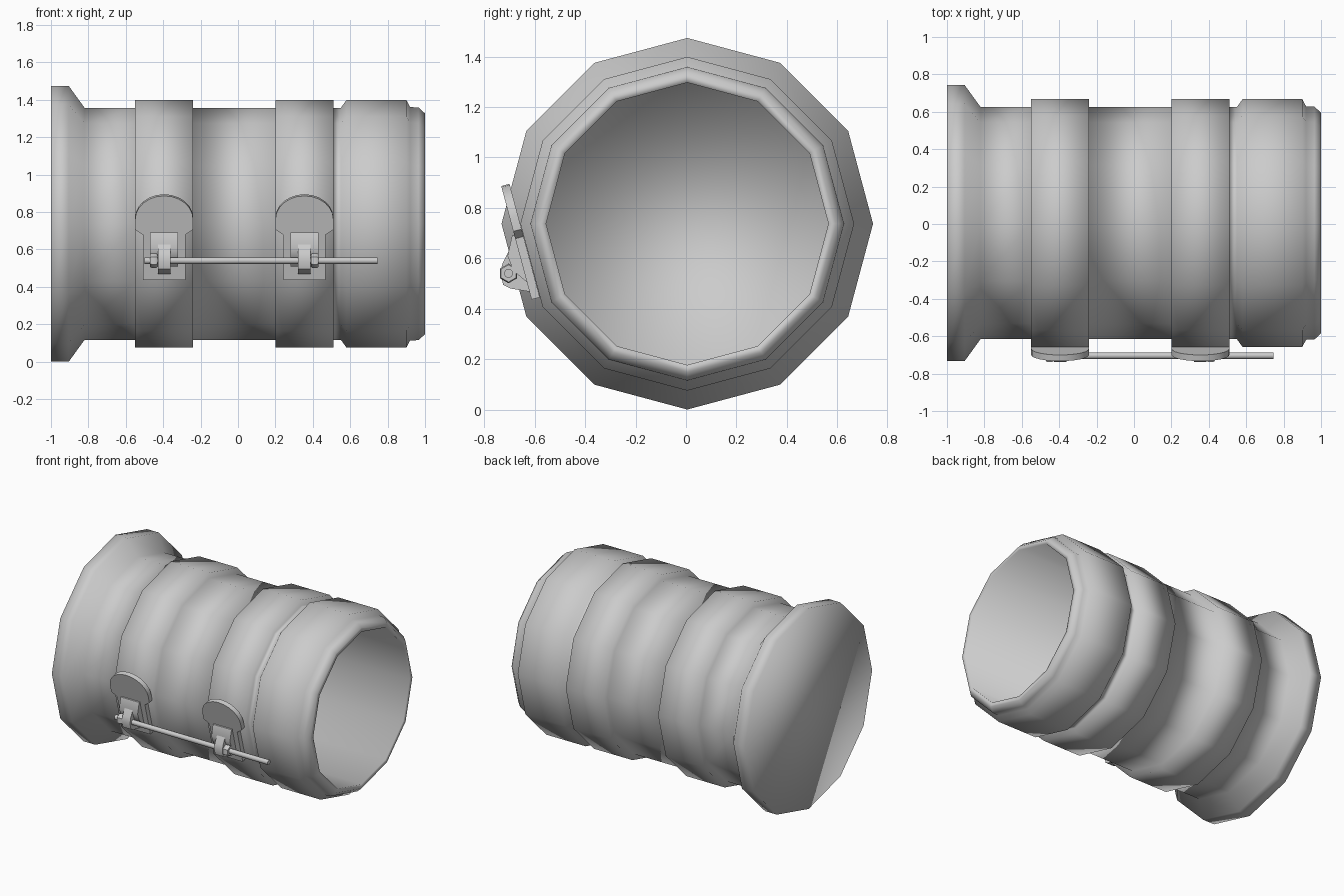
import bpy, bmesh, math
from mathutils import Vector

if "Cube" in bpy.data.objects:
    bpy.data.objects.remove(bpy.data.objects["Cube"])

CY, CZ, SIDES = 0.005, 0.737, 12


def finish(name, bm, angle=None):
    bmesh.ops.recalc_face_normals(bm, faces=bm.faces)
    me = bpy.data.meshes.new(name)
    bm.to_mesh(me)
    bm.free()
    ob = bpy.data.objects.new(name, me)
    bpy.context.collection.objects.link(ob)
    for p in me.polygons:
        p.use_smooth = True
    if angle:
        bpy.ops.object.select_all(action='DESELECT')
        ob.select_set(True)
        bpy.context.view_layer.objects.active = ob
        bpy.ops.object.shade_smooth_by_angle(angle=math.radians(angle))
    return ob


def lathe_x(name, profile, sides, cy, cz, angle=None):
    """Closed-ended solid from (x, radius) points turned about the x axis."""
    bm = bmesh.new()
    rings = []
    for x, r in profile:
        rings.append([bm.verts.new((x, cy + r * math.sin(2 * math.pi * i / sides),
                                    cz + r * math.cos(2 * math.pi * i / sides)))
                      for i in range(sides)])
    for a, b in zip(rings, rings[1:]):
        for i in range(sides):
            j = (i + 1) % sides
            bm.faces.new((a[i], a[j], b[j], b[i]))
    bm.faces.new(rings[0])
    bm.faces.new(rings[-1])
    return finish(name, bm, angle)


def prism(name, points, offset):
    """Extrude a flat outline by an offset vector."""
    bm = bmesh.new()
    lo = [bm.verts.new(p) for p in points]
    hi = [bm.verts.new(Vector(p) + Vector(offset)) for p in points]
    bm.faces.new(lo)
    bm.faces.new(hi)
    for i in range(len(lo)):
        j = (i + 1) % len(lo)
        bm.faces.new((lo[i], lo[j], hi[j], hi[i]))
    return finish(name, bm, 35)


# barrel: flange, two raised bands, end collar, rim and hollow inside
barrel = [(-1, .737), (-.905, .737), (-.82, .62),
          (-.55, .62), (-.55, .662), (-.24, .662), (-.24, .62),
          (.2, .62), (.2, .662), (.51, .662), (.51, .62),
          (.55, .62), (.58, .662), (.9, .662), (.92, .624), (.965, .622),
          (1, .59), (1, .56), (-.97, .56)]
lathe_x("barrel", barrel, SIDES, CY, CZ)

# clasps lie along a sloping facet of each band
base = Vector((0, -.58, .445))
up = Vector((0, -.258, .966))
out = Vector((0, -.966, -.258))
for side, cx in (("left", -.395), ("right", .355)):
    # plate with narrow neck and rounded head
    half = [(.113, 0), (.113, .25), (.155, .28)]
    head = [(.155 * math.cos(math.pi * i / 12), .335 + .131 * math.sin(math.pi * i / 12))
            for i in range(13)]
    outline = half + head + [(-u, v) for u, v in reversed(half)]
    prism(side + "_clasp_plate",
          [base + Vector((cx + u, 0, 0)) + up * v for u, v in outline], out * .034)
    # wedge under the lug
    wedge = [(-.665, .695), (-.69, .69), (-.708, .61), (-.685, .55), (-.625, .5)]
    prism(side + "_wedge", [(cx - .075, y, z) for y, z in wedge], (.15, 0, 0))
    # eye lug carrying the rod
    lug = [(-.66, .64), (-.7, .635), (-.728, .58), (-.737, .54),
           (-.725, .495), (-.695, .48), (-.605, .465)]
    prism(side + "_lug", [(cx - .033, y, z) for y, z in lug], (.066, 0, 0))

# tie rod with hexagonal nuts
RY, RZ = -.704, .54
lathe_x("tie_rod", [(-.5, .018), (.745, .018)], 10, RY, RZ, 40)
for name, x0, x1 in (("left_nut", -.47, -.43), ("right_nut", .39, .43)):
    lathe_x(name, [(x0, .034), (x0 + .008, .039), (x1 - .008, .039), (x1, .034)],
            6, RY, RZ, 30)
